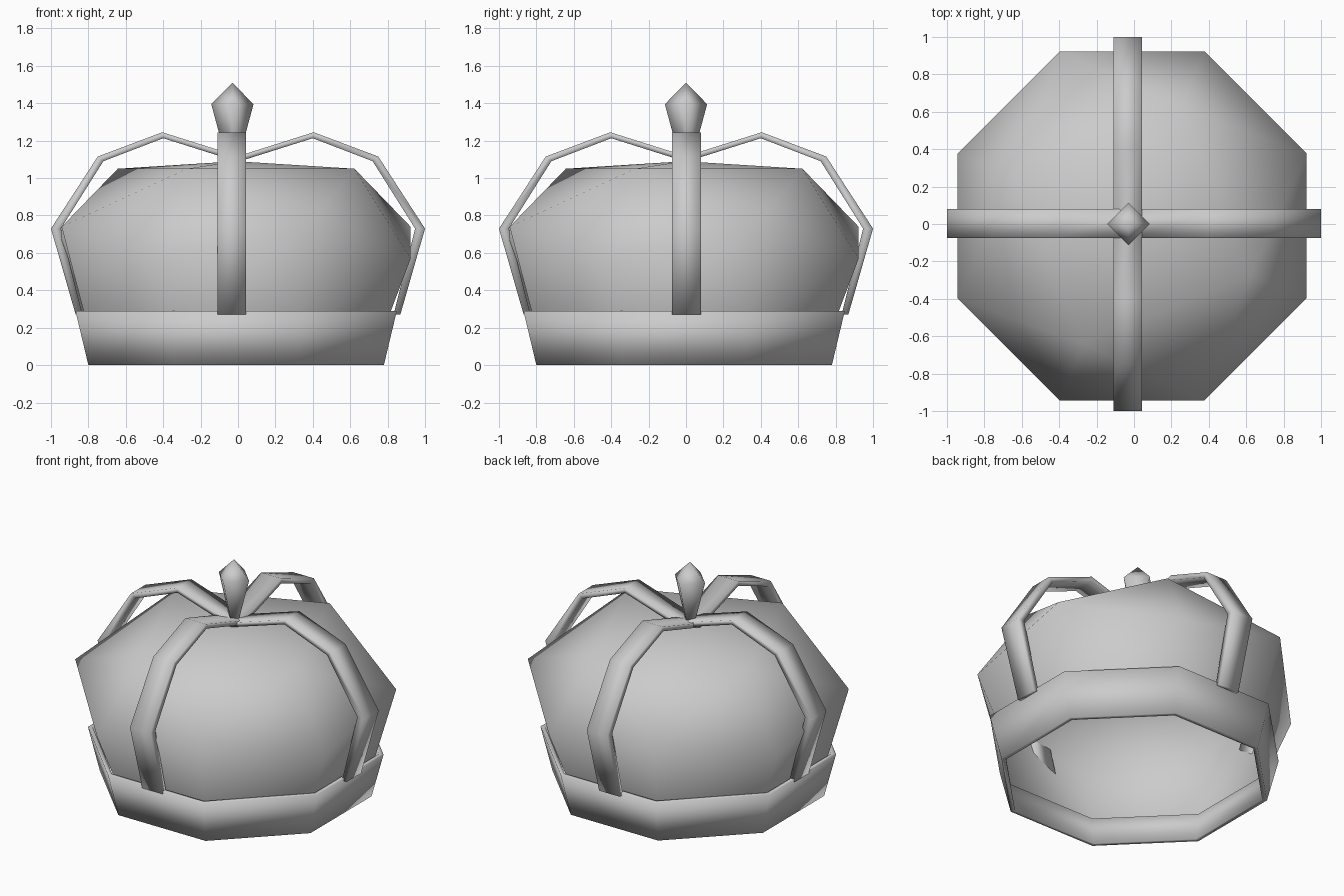
import bpy, bmesh, math

if "Cube" in bpy.data.objects:
    bpy.data.objects.remove(bpy.data.objects["Cube"])

gray = bpy.data.materials.new("plain_gray")
gray.diffuse_color = (0.6, 0.6, 0.6, 1)
gray.use_nodes = True
gray.node_tree.nodes["Principled BSDF"].inputs["Base Color"].default_value = gray.diffuse_color


def build(name, verts, faces, fix_normals=True):
    """Smooth-shaded object from generated points and faces."""
    me = bpy.data.meshes.new(name)
    me.from_pydata(verts, [], faces)
    bm = bmesh.new()
    bm.from_mesh(me)
    if fix_normals:
        bmesh.ops.recalc_face_normals(bm, faces=bm.faces)
    for f in bm.faces:
        f.smooth = True
    bm.to_mesh(me)
    bm.free()
    me.materials.append(gray)
    ob = bpy.data.objects.new(name, me)
    bpy.context.collection.objects.link(ob)
    return ob


CX, CY = -0.01, -0.01


def polar(r, z, k):
    """Octagon corner k (flat side facing front)."""
    a = math.radians(22.5 + 45 * k)
    return (CX + r * math.cos(a), CY + r * math.sin(a), z)


# Band: flared octagonal ring with a thin wall
section = [(0.855, 0.0), (0.93, 0.29), (0.90, 0.29), (0.825, 0.0)]
verts = [polar(r, z, k) for k in range(8) for r, z in section]
faces = []
for k in range(8):
    n = (k + 1) % 8
    for j in range(4):
        m = (j + 1) % 4
        faces.append((k * 4 + j, n * 4 + j, n * 4 + m, k * 4 + m))
build("band", verts, faces)

# Cap: open octagonal bottom, zigzag widest ring, square top ring, low peak
verts = [polar(0.855, 0.19, k) for k in range(8)]
verts += [polar(1.01, 0.57 if k % 2 else 0.74, k) for k in range(8)]
verts += [polar(0.685, 1.05, k) for k in (1, 3, 5, 7)]
verts.append((CX, CY, 1.09))
faces = []
for k in range(8):
    n = (k + 1) % 8
    faces.append((k, n, 8 + n, 8 + k))
for i in range(4):
    k = 2 * i + 1                       # low corner below this top corner
    before, after = 8 + k - 1, 8 + (k + 1) % 8
    top, nxt = 16 + i, 16 + (i + 1) % 4
    faces += [(before, 8 + k, top), (8 + k, after, top),
              (top, after, nxt), (top, nxt, 20)]
build("cap", verts, faces)

# Arches: two flat straps crossing at the dipped centre
outer = [(0.868, 0.27), (1.0, 0.73), (0.75, 1.115), (0.405, 1.245)]
inner = [(0.832, 0.27), (0.947, 0.73), (0.72, 1.09), (0.40, 1.213)]


def full(half, dip):
    return [(-d, z) for d, z in half] + [(0, dip)] + half[::-1]


def arch(name, along_x, offset, half_width=0.077):
    verts = []
    for (do, zo), (di, zi) in zip(full(outer, 1.117), full(inner, 1.087)):
        for d, w, z in ((do, -half_width, zo), (do, half_width, zo),
                        (di, half_width, zi), (di, -half_width, zi)):
            w += offset
            verts.append((d, w, z) if along_x else (w, d, z))
    n = len(verts) // 4
    faces = [(0, 1, 2, 3), tuple(range(4 * n - 4, 4 * n))]
    for i in range(n - 1):
        for j in range(4):
            m = (j + 1) % 4
            faces.append((i * 4 + j, i * 4 + 4 + j, i * 4 + 4 + m, i * 4 + m))
    build(name, verts, faces)


arch("side_arch", True, 0.002)
arch("front_arch", False, -0.033)

# Finial: four-sided faceted jewel
rings = [(0.028, 1.08), (0.113, 1.395)]
verts = [(-0.03 + r * math.cos(i * math.pi / 2), r * math.sin(i * math.pi / 2), z)
         for r, z in rings for i in range(4)] + [(-0.03, 0, 1.51)]
faces = [(3, 2, 1, 0)]
for i in range(4):
    n = (i + 1) % 4
    faces += [(i, n, 4 + n, 4 + i), (4 + i, 4 + n, 8)]
build("finial", verts, faces)
